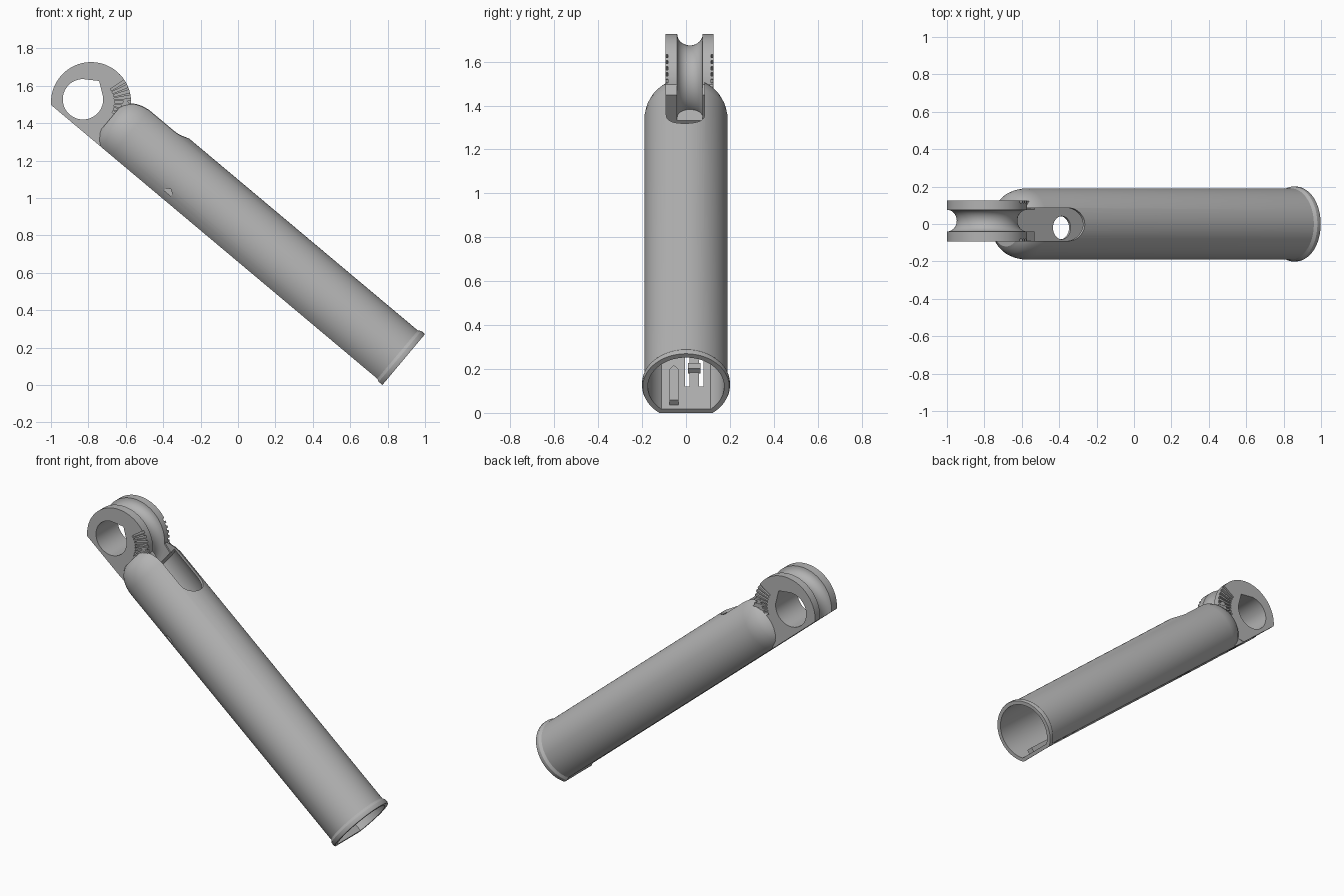
import bpy, bmesh, math
from mathutils import Vector

if "Cube" in bpy.data.objects:
    bpy.data.objects.remove(bpy.data.objects["Cube"])

ANG = math.radians(40)
C, S = math.cos(ANG), math.sin(ANG)
AXIS_T = 0.155                      # height of the tube axis over its flat underside
HEAD_S, HEAD_T, HEAD_R = 2.165, 0.157, 0.214
FLAT = 0.008

grey = bpy.data.materials.new("mid_grey")
grey.diffuse_color = (0.45, 0.45, 0.45, 1)
grey.use_nodes = True
grey.node_tree.nodes["Principled BSDF"].inputs["Base Color"].default_value = grey.diffuse_color


def place(s, y, t):
    """s runs up along the tube, t is square to it, y is sideways."""
    return Vector((0.772 - C * s + S * t, y, S * s + C * t))


def loft(name, rings):
    """Closed solid through rings with equal point counts."""
    bm = bmesh.new()
    vs = [[bm.verts.new(place(*p)) for p in r] for r in rings]
    n = len(vs[0])
    for a, b in zip(vs, vs[1:]):
        for i in range(n):
            j = (i + 1) % n
            bm.faces.new((a[i], a[j], b[j], b[i]))
    bm.faces.new(vs[0])
    bm.faces.new(vs[-1])
    bmesh.ops.recalc_face_normals(bm, faces=bm.faces)
    me = bpy.data.meshes.new(name)
    bm.to_mesh(me)
    bm.free()
    ob = bpy.data.objects.new(name, me)
    bpy.context.collection.objects.link(ob)
    me.materials.append(grey)
    return ob


def arc(r, height, n=72):
    """Circle with its lower side cut flat, height below the centre."""
    a0 = math.asin(max(-height / r, -0.985))
    return [(r * math.cos(a), r * math.sin(a))
            for a in (a0 + (math.pi - 2 * a0) * i / n for i in range(n + 1))]


def side_prism(name, pts, y0, y1):
    return loft(name, [[(s, y, t) for s, t in pts] for y in (y0, y1)])


def box(name, s0, s1, y0, y1, t0, t1):
    return side_prism(name, [(s0, t0), (s1, t0), (s1, t1), (s0, t1)], y0, y1)


def d_tube(name, profile):
    """Loft of flat-bottomed rings: (s, radius, underside height)."""
    return loft(name, [[(s, a, AXIS_T + b) for a, b in arc(r, AXIS_T - f)]
                       for s, r, f in profile])


def cut(ob, cutters):
    for c in cutters:
        c.hide_render = True
        m = ob.modifiers.new("cut", 'BOOLEAN')
        m.operation, m.solver, m.object = 'DIFFERENCE', 'EXACT', c
        bpy.context.view_layer.objects.active = ob
        bpy.ops.object.modifier_apply(modifier=m.name)
        bpy.data.objects.remove(c)


# Tube with rim at the open end and rounded shoulder at the head end
tube = d_tube("tube", [
    (0, .197, 0), (.008, .2, 0), (.026, .2, 0), (.042, .19, FLAT),
    (1.90, .19, FLAT), (1.94, .184, FLAT), (1.975, .172, FLAT),
    (2.0, .157, FLAT), (2.02, .135, .02), (2.03, .12, .035)])
hollow = d_tube("hollow_cutter", [(-.1, .174, .022), (1.93, .174, .022)])

# Round-ended slot in the top of the tube
slot_pts = [(2.1, .085), (2.1, -.09)]
slot_pts += [(1.728 - .0875 * math.sin(a), -.0025 - .0875 * math.cos(a))
             for a in (math.pi * i / 24 for i in range(25))]
slot = loft("slot_cutter", [[(s, y, t) for s, y in slot_pts] for t in (.12, .5)])

# Round drain hole in the underside
drain = loft("drain_cutter", [
    [(1.53 + .062 * math.cos(a), -.02 + .062 * math.sin(a), t)
     for a in (math.tau * i / 32 for i in range(32))] for t in (-.1, .06)])

# Clip slits in the underside and a small dent in the side
slits = [box("slit_cutter", .16, .40, y, y + .02, -.1, .05) for y in (-.005, .06)]
dent = side_prism("dent_cutter", [(1.515, .035), (1.56, .035), (1.565, .06),
                                  (1.54, .075), (1.515, .06)], -.25, -.155)
cut(tube, [hollow, slot, drain, dent] + slits)

# Inner guide rib and clip tab
guide_rib = loft("guide_rib", [
    [(s, y, t) for s, y in ((.03, -.075), (.25, -.075), (.28, -.055),
                            (.25, -.035), (.03, -.035))] for t in (.015, .05)])
clip_tab = box("clip_tab", .26, .30, .008, .067, .015, .045)

# Pivot head: grooved wheel with a flat underside
groove = [(.018 - .058 * math.cos(a), HEAD_R - .052 * math.sin(a))
          for a in (math.pi * i / 14 for i in range(15))]
profile = [(-.094, HEAD_R)] + groove + [(.126, HEAD_R)]
head = loft("pivot_head", [[(HEAD_S + a, y, HEAD_T + b)
                            for a, b in arc(r, HEAD_T - FLAT, 96)]
                           for y, r in profile])


def from_front(x, z):
    """Offset seen in the front view turned into tube directions."""
    return -C * x + S * z, S * x + C * z


# Bore with a corner pointing up and to the right
bore_xz = [(.108 * math.cos(a), .108 * math.sin(a))
           for a in (math.radians(90 + 280 * i / 48) for i in range(49))]
bore_xz.append((.086, .098))
bore = side_prism("bore_cutter",
                  [(2.208 + s, .141 + t) for s, t in (from_front(*p) for p in bore_xz)],
                  -.3, .3)

# Radial grip notches on both faces of the head
notches = []
for i in range(8):
    a = math.radians(-24 + 8 * i)
    d = Vector((math.cos(a), math.sin(a)))
    n = Vector((-d.y, d.x))
    quad = [d * .125 - n * .005, d * .24 - n * .009, d * .24 + n * .009, d * .125 + n * .005]
    pts = [(HEAD_S + s, HEAD_T + t) for s, t in (from_front(*q) for q in quad)]
    for y0, y1 in ((-.2, -.081), (.113, .2)):
        notches.append(side_prism("notch_cutter", pts, y0, y1))
cut(head, [bore] + notches)

# Cheeks that tie the head into the tube
cheek_pts = [(1.93, FLAT), (2.07, FLAT), (2.03, .1), (2.01, .157), (2.03, .25),
             (2.04, .29), (1.93, .27)]
cheeks = [side_prism("cheek", cheek_pts, y0, y1)
          for y0, y1 in ((-.092, -.04), (.076, .124))]

for ob in [tube, guide_rib, clip_tab, head] + cheeks:
    bpy.ops.object.select_all(action='DESELECT')
    ob.select_set(True)
    bpy.context.view_layer.objects.active = ob
    bpy.ops.object.shade_smooth_by_angle(angle=math.radians(30))
